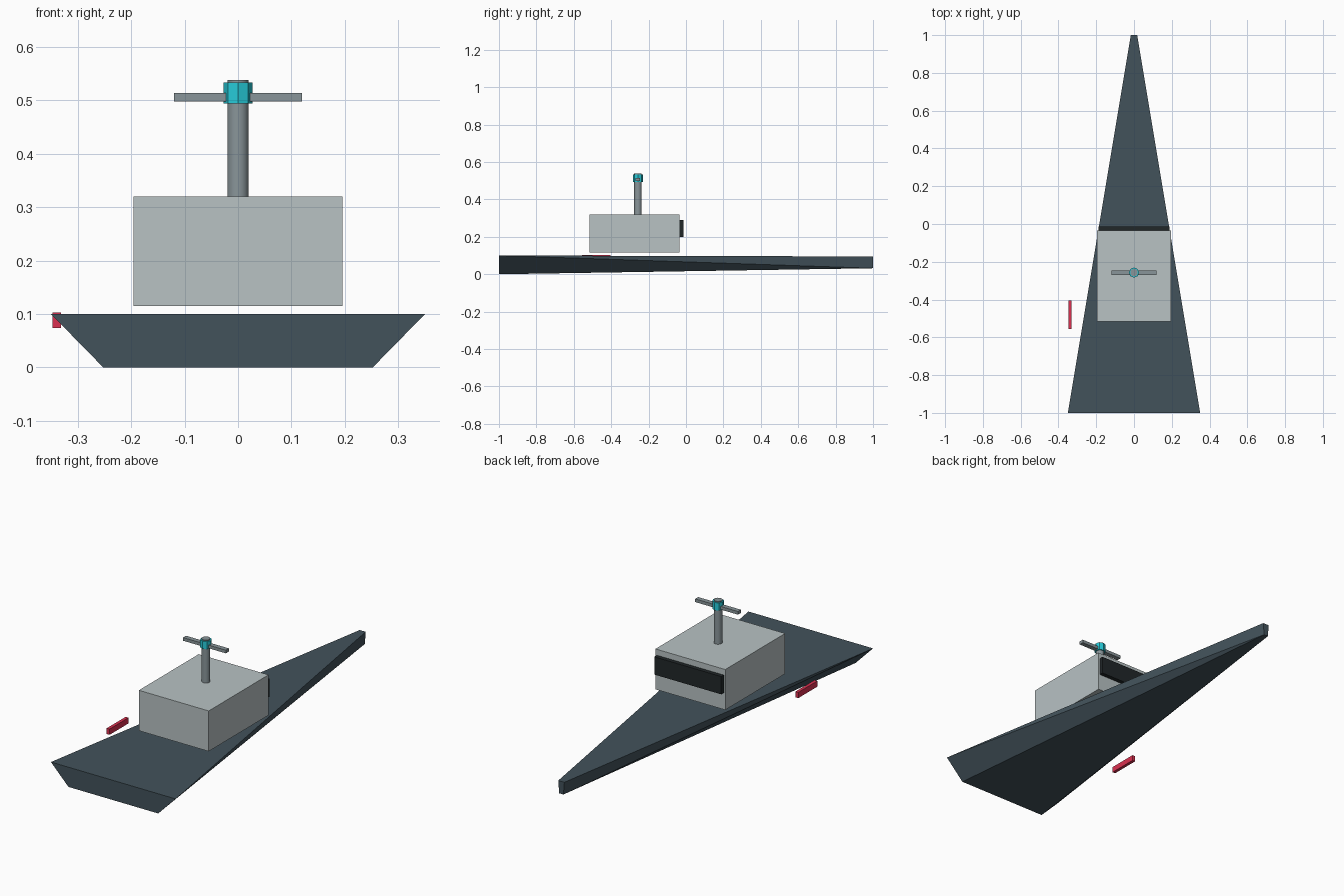
import bpy
import bmesh
from math import radians

if "Cube" in bpy.data.objects:
    bpy.data.objects.remove(bpy.data.objects["Cube"])


def material(name, rgb):
    mat = bpy.data.materials.new(name)
    mat.diffuse_color = (*rgb, 1)
    mat.use_nodes = True
    mat.node_tree.nodes["Principled BSDF"].inputs["Base Color"].default_value = mat.diffuse_color
    return mat


slate = material("slate", (0.055, 0.085, 0.105))
pale = material("pale_grey", (0.48, 0.54, 0.55))
steel = material("steel", (0.25, 0.30, 0.32))
dark = material("dark_glass", (0.015, 0.02, 0.022))
teal = material("teal", (0.02, 0.6, 0.7))
red = material("red", (0.7, 0.03, 0.08))


def box(name, low, high, mat):
    center = [(a + b) / 2 for a, b in zip(low, high)]
    bpy.ops.mesh.primitive_cube_add(size=1, location=center)
    ob = bpy.context.object
    ob.name = name
    ob.scale = [b - a for a, b in zip(low, high)]
    bpy.ops.object.transform_apply(location=False, rotation=False, scale=True)
    ob.data.materials.append(mat)
    return ob


def post(name, radius, z0, z1, y, sides, mat):
    bpy.ops.mesh.primitive_cylinder_add(vertices=sides, radius=radius, depth=z1 - z0,
                                        location=(0, y, (z0 + z1) / 2))
    ob = bpy.context.object
    ob.name = name
    ob.data.materials.append(mat)
    return ob


# Hull: wide flared stern section tapering to a narrow raised bow
def section(bm, y, top_w, top_z, low_w, low_z):
    points = ((-top_w, top_z), (-low_w, low_z), (low_w, low_z), (top_w, top_z))
    return [bm.verts.new((x, y, z)) for x, z in points]


bm = bmesh.new()
stern = section(bm, -1, 0.35, 0.10, 0.252, 0)
bow = section(bm, 1, 0.017, 0.095, 0.012, 0.032)
bm.faces.new(stern)
bm.faces.new(bow[::-1])
for i, j in ((1, 2), (3, 0)):  # bottom and deck
    bm.faces.new((stern[i], bow[i], bow[j], stern[j]))
for top, low in ((0, 1), (3, 2)):  # twisted sides, split from stern deck to bow keel
    bm.faces.new((stern[top], stern[low], bow[low]))
    bm.faces.new((stern[top], bow[low], bow[top]))
bmesh.ops.recalc_face_normals(bm, faces=bm.faces)
mesh = bpy.data.meshes.new("hull")
bm.to_mesh(mesh)
bm.free()
mesh.materials.append(slate)
bpy.context.collection.objects.link(bpy.data.objects.new("hull", mesh))

# Cabin and its forward window
box("cabin", (-0.196, -0.515, 0.115), (0.196, -0.035, 0.32), pale)
box("window", (-0.188, -0.045, 0.20), (0.188, -0.014, 0.29), dark)

# Mast, crossbar and sensor collar
mast_y = -0.257
mast = post("mast", 0.02, 0.318, 0.538, mast_y, 16, steel)
bpy.ops.object.shade_smooth_by_angle(angle=radians(35))
box("crossbar", (-0.12, mast_y - 0.012, 0.498), (0.12, mast_y + 0.012, 0.514), steel)
post("sensor_collar", 0.027, 0.494, 0.533, mast_y, 8, teal)

# Port side light
box("side_light", (-0.347, -0.557, 0.074), (-0.331, -0.405, 0.103), red)
